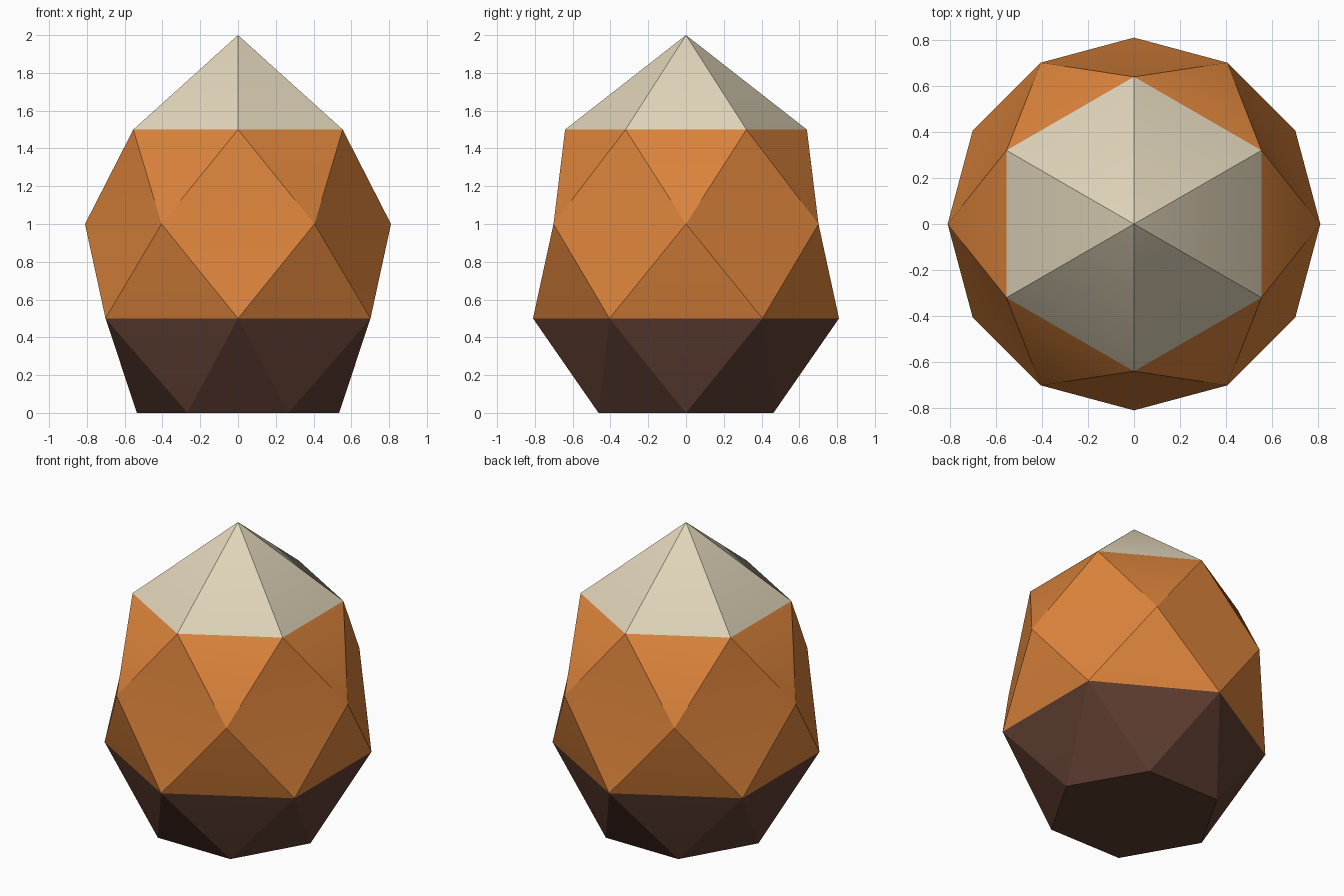
import bpy, bmesh, math

cube = bpy.data.objects.get("Cube")
if cube:
    bpy.data.objects.remove(cube, do_unlink=True)


def make_material(name, rgb):
    """Flat material from 0-255 sRGB, stored as linear."""
    col = [((c / 255 + 0.055) / 1.055) ** 2.4 for c in rgb] + [1.0]
    mat = bpy.data.materials.new(name)
    mat.use_nodes = True
    mat.diffuse_color = col
    bsdf = mat.node_tree.nodes["Principled BSDF"]
    bsdf.inputs["Base Color"].default_value = col
    bsdf.inputs["Roughness"].default_value = 0.8
    return mat


materials = [
    make_material("dark brown", (94, 61, 49)),
    make_material("orange", (219, 131, 59)),
    make_material("cream", (225, 213, 186)),
]
BROWN, ORANGE, CREAM = range(3)

SIDES = 6
# Rings: radius, height; every second ring is turned by half a step
RINGS = [(0.535, 0.0), (0.81, 0.5), (0.81, 1.0), (0.64, 1.5)]

bm = bmesh.new()
rings = []
for k, (radius, z) in enumerate(RINGS):
    turn = 0.5 * (k % 2)
    rings.append([bm.verts.new((radius * math.cos((i + turn) * math.tau / SIDES),
                                radius * math.sin((i + turn) * math.tau / SIDES), z))
                  for i in range(SIDES)])


def add_face(verts, colour):
    bm.faces.new(verts).material_index = colour


# Flat base
add_face(rings[0][::-1], BROWN)

# Bands of alternating triangles between neighbouring rings
for k in range(len(rings) - 1):
    low, high = rings[k], rings[k + 1]
    colour = BROWN if k == 0 else ORANGE
    for i in range(SIDES):
        n = (i + 1) % SIDES
        if k % 2 == 0:      # upper ring is half a step ahead
            add_face((low[i], low[n], high[i]), colour)
            add_face((low[n], high[n], high[i]), colour)
        else:               # lower ring is half a step ahead
            add_face((low[i], low[n], high[n]), colour)
            add_face((low[i], high[n], high[i]), colour)

# Pointed tip
apex = bm.verts.new((0, 0, 2))
for i in range(SIDES):
    add_face((rings[-1][i], rings[-1][(i + 1) % SIDES], apex), CREAM)

bmesh.ops.recalc_face_normals(bm, faces=bm.faces)
mesh = bpy.data.meshes.new("faceted_body")
bm.to_mesh(mesh)
bm.free()
for mat in materials:
    mesh.materials.append(mat)
body = bpy.data.objects.new("faceted_body", mesh)
bpy.context.collection.objects.link(body)

# Soften shallow creases, keep the facets sharp
bpy.ops.object.select_all(action='DESELECT')
body.select_set(True)
bpy.context.view_layer.objects.active = body
bpy.ops.object.shade_smooth_by_angle(angle=math.radians(30))
